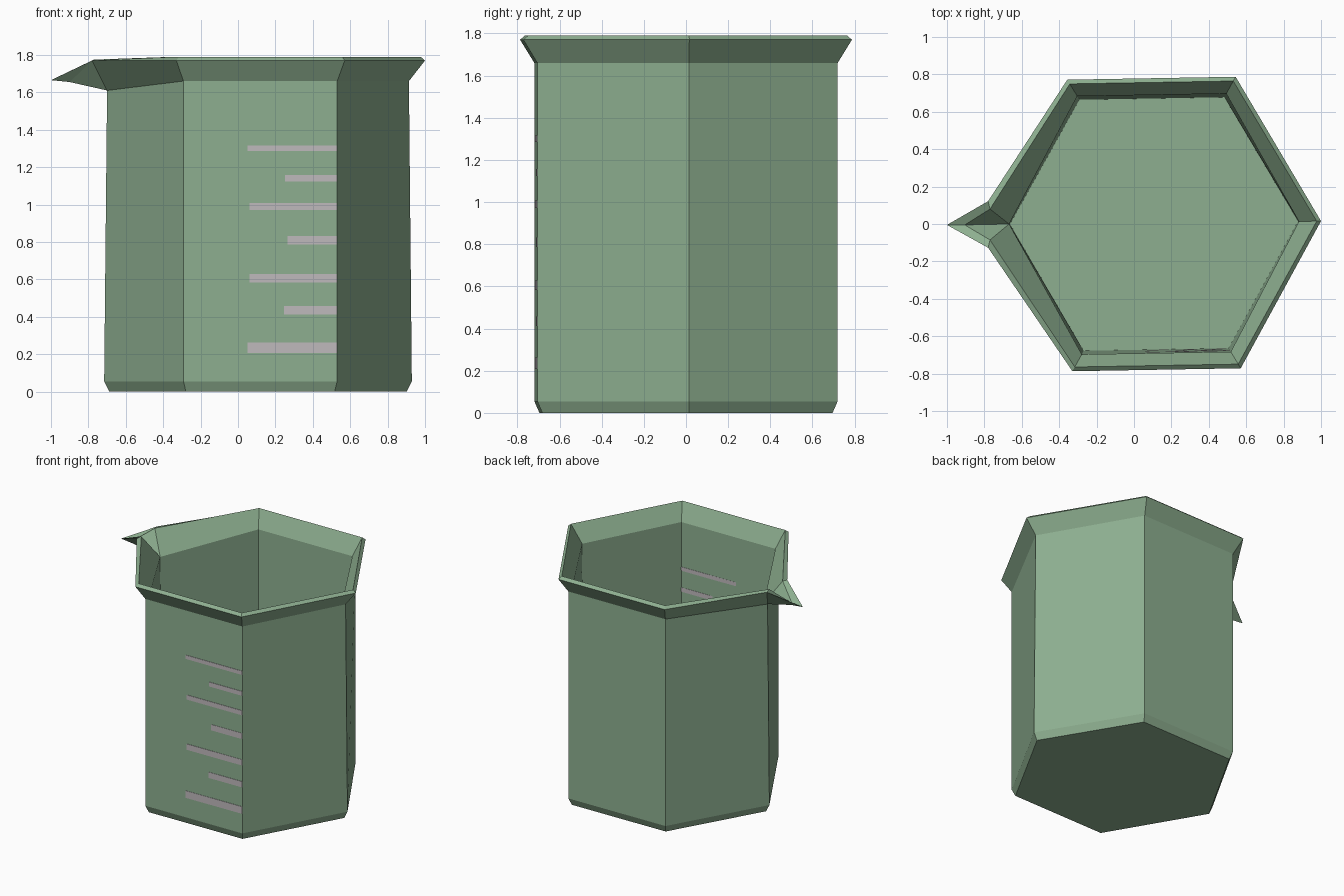
import bpy, bmesh
from math import sin, cos, radians
from mathutils import Matrix, Vector

if "Cube" in bpy.data.objects:
    bpy.data.objects.remove(bpy.data.objects["Cube"])

CX, TURN = 0.107, 1.0          # body axis and slight twist of the hexagon


def material(name, rgb):
    m = bpy.data.materials.new(name)
    m.diffuse_color = (*rgb, 1)
    m.use_nodes = True
    m.node_tree.nodes["Principled BSDF"].inputs["Base Color"].default_value = m.diffuse_color
    return m


def finish(name, bm, mat):
    bmesh.ops.recalc_face_normals(bm, faces=bm.faces)
    me = bpy.data.meshes.new(name)
    bm.to_mesh(me)
    bm.free()
    me.materials.append(mat)
    ob = bpy.data.objects.new(name, me)
    bpy.context.collection.objects.link(ob)
    return ob


def ring(r, z, side=None, spout=None, left_z=None):
    """Hexagon ring; its left corner may open into three spout points."""
    side = side or r
    def corner(k, rad):
        a = radians(60 * k + TURN)
        return (CX + rad * cos(a), rad * sin(a), z)
    left = (CX - side, 0, z if left_z is None else left_z)
    return [corner(0, side), corner(1, r), corner(2, r),
            *(spout or [left] * 3), corner(4, r), corner(5, r)]


def spout(x, y, z, tip_x, tip_z):
    return [(x, y, z), (tip_x, -0.005, tip_z), (x, -y - 0.005, z)]


# Beaker: outside from the base up, over the lip, and down the inside
rings = [
    ring(0.795, 0.0),
    ring(0.8225, 0.055),
    ring(0.8225, 1.66, 0.807, left_z=1.61),
    ring(0.90, 1.77, 0.893, spout(-0.78, 0.122, 1.77, -0.90, 1.655)),
    ring(0.90, 1.77, 0.893, spout(-0.78, 0.122, 1.77, -1.0, 1.665)),
    ring(0.874, 1.79, 0.87, spout(-0.77, 0.08, 1.775, -0.905, 1.672)),
    ring(0.797, 1.66, 0.775, left_z=1.61),
    ring(0.775, 0.06, 0.77),
]
bm = bmesh.new()
cache = {}


def vert(co):
    key = tuple(round(c, 4) for c in co)
    if key not in cache:
        cache[key] = bm.verts.new(co)
    return cache[key]


def face(points):
    vs = list(dict.fromkeys(vert(p) for p in points))
    if len(vs) > 2:
        bm.faces.new(vs)


for a, b in zip(rings, rings[1:]):
    for i in range(8):
        j = (i + 1) % 8
        face([a[i], a[j], b[j], b[i]])
face(rings[0][::-1])
face(rings[-1])
finish("beaker", bm, material("green_glass", (0.27, 0.43, 0.28)))

# Measuring marks on the front wall, showing inside and outside
grey = material("mark_grey", (0.52, 0.49, 0.51))
marks = [(0.235, 0.48, 0.055), (0.435, 0.285, 0.045), (0.605, 0.47, 0.045),
         (0.81, 0.265, 0.045), (0.99, 0.47, 0.036), (1.14, 0.28, 0.034),
         (1.30, 0.48, 0.03)]
wall = Matrix.Translation((CX, 0, 0)) @ Matrix.Rotation(radians(TURN), 4, 'Z')
for n, (z, length, height) in enumerate(marks, 1):
    bm = bmesh.new()
    bmesh.ops.create_cube(bm, size=1)
    inner = 0.670 + 0.019 * z / 1.66     # the inner wall leans outward
    outer = 0.715
    bmesh.ops.scale(bm, vec=(length, outer - inner, height), verts=bm.verts)
    bmesh.ops.translate(bm, vec=(0.411 - length / 2, -(outer + inner) / 2, z), verts=bm.verts)
    bmesh.ops.transform(bm, matrix=wall, verts=bm.verts)
    finish(f"measuring_mark_{n}", bm, grey)
